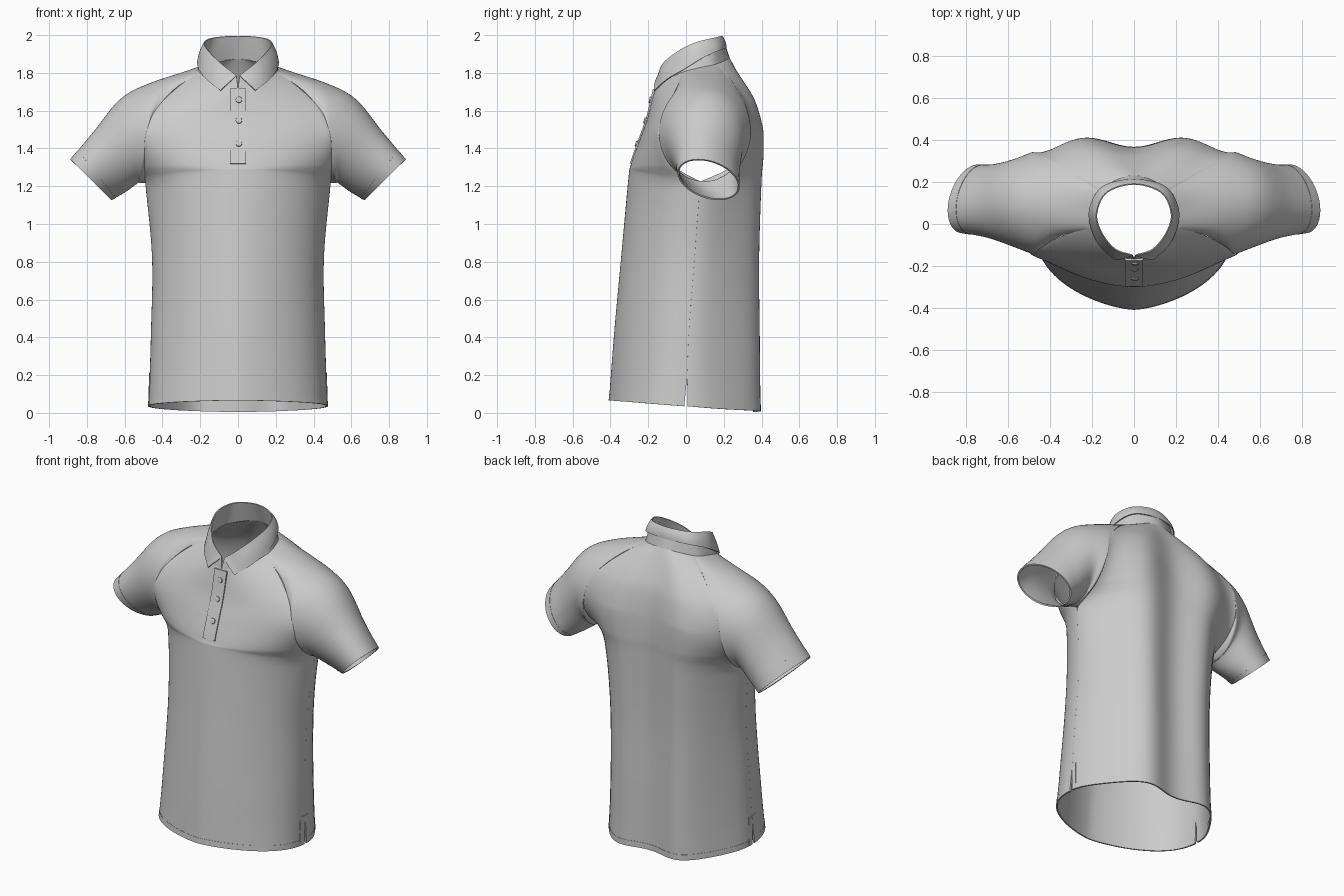
import bpy, bmesh, math
from mathutils import Vector as V

if "Cube" in bpy.data.objects:
    bpy.data.objects.remove(bpy.data.objects["Cube"])


def spline(keys, t, mirror_end=False):
    """Catmull-Rom through keys; t runs 0 .. len(keys)-1."""
    k = [V(p) for p in keys]
    n = len(k) - 1
    first = 2 * k[0] - k[1]
    last = V((-k[-2].x, k[-2].y, k[-2].z)) if mirror_end else 2 * k[-1] - k[-2]
    k = [first] + k + [last]
    i = min(max(int(t), 0), n - 1)
    f = t - i
    a, b, c, d = k[i:i + 4]
    return 0.5 * (2 * b + (c - a) * f + (2 * a - 5 * b + 4 * c - d) * f * f
                  + (3 * b - a - 3 * c + d) * f ** 3)


def finish(ob, angle=40):
    bpy.ops.object.select_all(action='DESELECT')
    bpy.context.view_layer.objects.active = ob
    ob.select_set(True)
    for m in list(ob.modifiers):
        bpy.ops.object.modifier_apply(modifier=m.name)
    bpy.ops.object.shade_smooth_by_angle(angle=math.radians(angle))


def sheet(name, fn, u0, u1, nu, v0, v1, nv, thick=0.006):
    """Thin cloth sheet sampled from fn(u, v)."""
    bm = bmesh.new()
    rows = [[bm.verts.new(fn(u0 + (u1 - u0) * i / nu, v0 + (v1 - v0) * j / nv))
             for i in range(nu + 1)] for j in range(nv + 1)]
    for j in range(nv):
        for i in range(nu):
            bm.faces.new((rows[j][i], rows[j][i + 1], rows[j + 1][i + 1], rows[j + 1][i]))
    bmesh.ops.remove_doubles(bm, verts=bm.verts, dist=1e-5)
    me = bpy.data.meshes.new(name)
    bm.to_mesh(me)
    bm.free()
    ob = bpy.data.objects.new(name, me)
    bpy.context.collection.objects.link(ob)
    m = ob.modifiers.new("cloth", 'SOLIDIFY')
    m.thickness = thick
    m.offset = 0
    finish(ob)
    return ob


# Guide curves for the right half: side seam, raglan seams, centre lines, neckline
SIDE = [(.470, 0, .035), (.458, .015, .42), (.452, .045, .82), (.488, .075, 1.22)]
RAGLAN = {-1: [SIDE[3], (.492, -.07, 1.31), (.49, -.14, 1.45), (.45, -.115, 1.58),
               (.34, -.05, 1.71), (.2, -.02, 1.80)],
          1: [SIDE[3], (.492, .25, 1.31), (.49, .335, 1.46), (.43, .315, 1.62),
              (.31, .245, 1.75), (.165, .16, 1.845)]}
CENTRE = {-1: [(0, -.405, .066), (0, -.375, .45), (0, -.338, .85), (0, -.302, 1.24),
               (0, -.29, 1.31), (0, -.245, 1.44), (0, -.205, 1.55), (0, -.182, 1.64),
               (0, -.165, 1.715)],
          1: [(0, .36, .005), (0, .355, .4), (0, .35, .8), (0, .36, 1.22), (0, .365, 1.35),
              (0, .36, 1.5), (0, .335, 1.65), (0, .285, 1.77), (0, .23, 1.875)]}
NECK = [(0, -.165, 1.715), (.11, -.13, 1.745), (.2, -.02, 1.80), (.205, .07, 1.825),
        (.165, .16, 1.845), (0, .23, 1.875)]


def neck(t):
    return spline(NECK, t * 5, True)


def edge(v, face):
    return spline(SIDE, v) if v <= 3 else spline(RAGLAN[face], v - 3)


def soft_edge(v, face):
    """Edge averaged along its length, so the underarm corner does not crease the panel."""
    r = min(1.5, v, 8 - v)
    w = [(i, 4 - abs(i)) for i in range(-3, 4)]
    return sum((edge(v + r * i / 4, face) * k for i, k in w), V((0, 0, 0))) / 16


def panel(face):
    """Front (-1) or back (+1) body panel: k across -1..1, v up 0..8."""
    def fn(k, v):
        u = abs(math.sin(k * math.pi / 2))
        c = spline(CENTRE[face], v)
        e = soft_edge(v, face).lerp(edge(v, face), u ** 9)
        e.y += face * .009 * max(0, 1 - v / .42)          # side slit opening
        g = min(1, v / 5)
        a, b = (1.5 + .6 * g, .42 + .28 * g) if face < 0 else (1.7 + .4 * g, .5 + .2 * g)
        f = max(0, 1 - u ** a) ** b
        p = V((e.x * u, e.y + (c.y - e.y) * f, e.z + (c.z - e.z) * f))
        if face > 0:                                       # shoulder-blade folds
            p.y += (.05 + .08 * abs(c.y - e.y)) * min(1, (8 - v) / 3) * math.sin(math.pi * u) ** 2
        if v > 6:
            n = neck(u * .4 if face < 0 else 1 - .2 * u)
            p = p.lerp(n, ((v - 6) / 2) ** 2)
        if k < 0:
            p.x = -p.x
        return p
    return fn


# Body panels with hem bands and slit facings
for face, label in ((-1, "front"), (1, "back")):
    fn = panel(face)
    sheet(label + "_panel", fn, -1, 1, 64, .09, 8, 80)
    sheet(label + "_hem", fn, -1, 1, 64, 0, .09, 2, .009)
    for s in (-1, 1):
        def facing(k, v, s=s, fn=fn):
            return fn(k * s, v) + V((.003 * s, 0, 0))
        sheet(label + "_slit_facing", facing, .94, 1, 4, 0, .46, 8)

# Raglan sleeves: rings as (centre, up axis, half depth in y)
RINGS = [((.49, .10, 1.483), (-.03, 0, .262), .238),
         ((.575, .10, 1.44), (.045, 0, .22), .205),
         ((.68, .11, 1.33), (.08, -.03, .16), .17),
         ((.778, .12, 1.235), (.107, -.055, .105), .15)]


def sleeve(side):
    def fn(phi, s):
        if abs(phi) <= .15:
            p = neck(.6 + .2 * phi / .15)
        else:
            q = ((abs(phi) - .15) / .85) ** .75
            p = edge(8 - 5 * q, 1 if phi > 0 else -1)
        a = phi * math.pi
        pts = [p] + [V(c) + V(up) * math.cos(a) + V((0, d * math.sin(a), 0))
                     for c, up, d in RINGS]
        r = spline(pts, s)
        return V((r.x * side, r.y, r.z))
    return fn


for side in (-1, 1):
    sheet("sleeve", sleeve(side), -1, 1, 80, 0, 3.68, 36)
    sheet("sleeve_hem", sleeve(side), -1, 1, 80, 3.68, 4, 4, .009)

# Collar: stand from neckline to fold, leaf folded back down
FOLD = [(.008, -.148, 1.785), (.09, -.12, 1.85), (.155, -.04, 1.915), (.178, .05, 1.96),
        (.13, .15, 1.985), (0, .19, 1.995)]
LEAF = [(.092, -.168, 1.705), (.165, -.10, 1.765), (.208, 0, 1.825), (.206, .09, 1.88),
        (.145, .18, 1.92), (0, .212, 1.93)]


def collar(lower, bulge):
    def fn(t, w):
        a = spline(FOLD, (1 - abs(t)) * 5, True)
        b = spline(lower, (1 - abs(t)) * 5, True)
        p = a.lerp(b, w)
        out = V((p.x, p.y - .03, 0)).normalized()
        p += out * bulge * math.sin(math.pi * w)
        return V((math.copysign(p.x, t), p.y, p.z))
    return fn


sheet("collar_stand", collar(NECK, 0), -1, 1, 64, 0, 1, 8)
sheet("collar_leaf", collar(LEAF, .006), -1, 1, 64, 0, 1, 8)


# Button placket down the centre front
def placket(x, v):
    p = spline(CENTRE[-1], v)
    return V((x, p.y - .004, p.z))


sheet("placket", placket, -.042, .042, 4, 4.08, 8, 20, .012)

# Buttons, turned to face out of the chest
for v in (7.2, 5.96, 4.87):
    p = placket(.005, v)
    along = (placket(0, v + .1) - placket(0, v - .1)).normalized()
    normal = V((-1, 0, 0)).cross(along)
    if normal.y > 0:
        normal = -normal
    bpy.ops.mesh.primitive_cylinder_add(vertices=24, radius=.017, depth=.016,
                                        location=p + normal * .005)
    b = bpy.context.object
    b.name = "button"
    b.rotation_euler = normal.to_track_quat('Z', 'Y').to_euler()
    m = b.modifiers.new("round", 'BEVEL')
    m.width = .004
    m.segments = 2
    finish(b)
